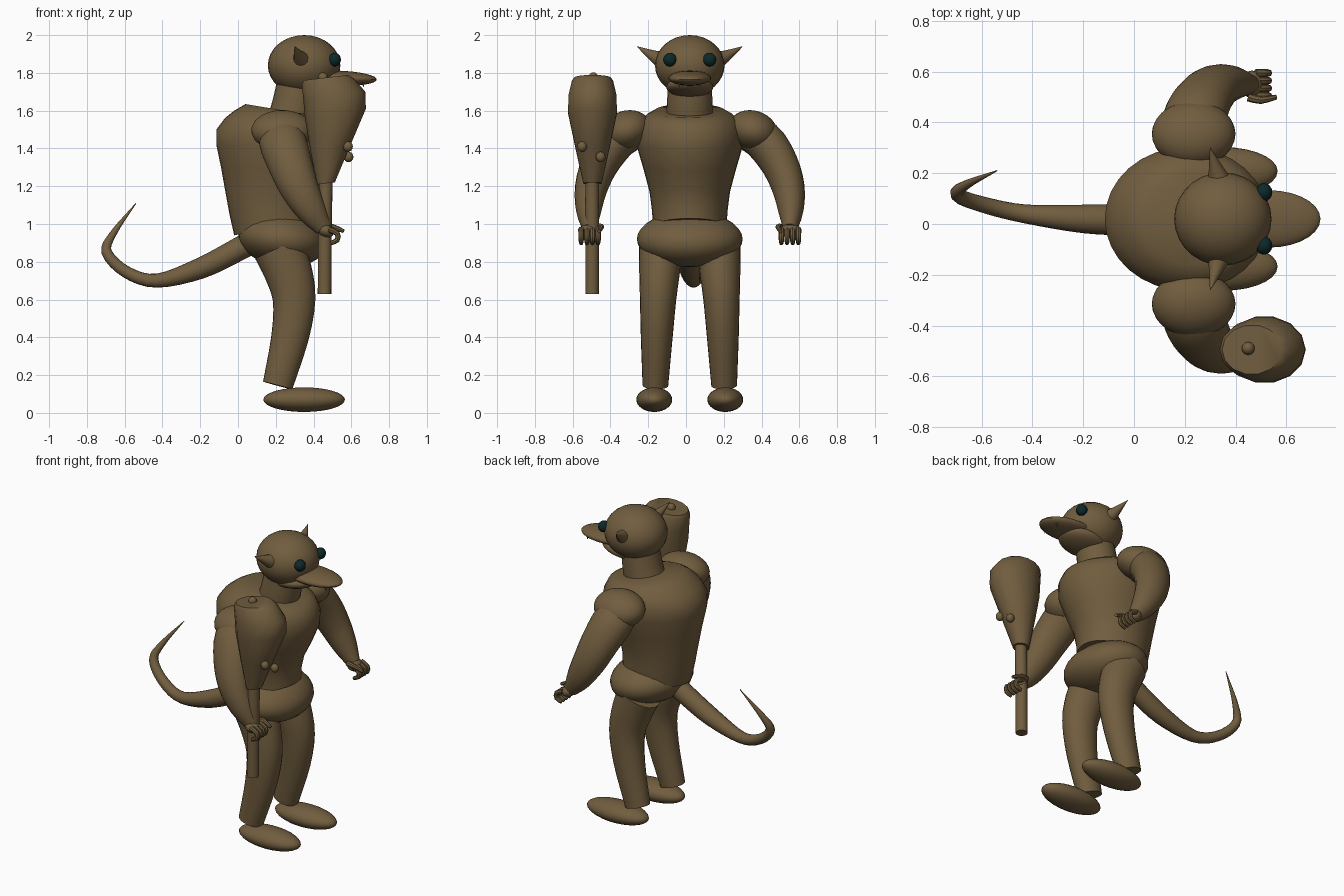
import bpy, bmesh, math
from mathutils import Vector, Matrix

if "Cube" in bpy.data.objects:
    bpy.data.objects.remove(bpy.data.objects["Cube"])

Y0 = 0.02  # symmetry plane of the body


def material(name, rgb):
    m = bpy.data.materials.new(name)
    m.diffuse_color = (*rgb, 1)
    m.use_nodes = True
    m.node_tree.nodes["Principled BSDF"].inputs["Base Color"].default_value = m.diffuse_color
    return m


BROWN = material("brown hide", (0.165, 0.110, 0.049))
TEAL = material("dark teal", (0.004, 0.022, 0.024))


def finish(name, bm, mat=BROWN, angle=40):
    bmesh.ops.recalc_face_normals(bm, faces=bm.faces[:])
    me = bpy.data.meshes.new(name)
    bm.to_mesh(me)
    bm.free()
    ob = bpy.data.objects.new(name, me)
    bpy.context.collection.objects.link(ob)
    me.materials.append(mat)
    bpy.ops.object.select_all(action='DESELECT')
    ob.select_set(True)
    bpy.context.view_layer.objects.active = ob
    bpy.ops.object.shade_smooth_by_angle(angle=math.radians(angle))
    return ob


def loft(name, rings, n=24):
    """Skin rings given as (centre, half axis u, half axis v)."""
    bm = bmesh.new()
    loops = []
    for c, u, v in rings:
        loops.append([bm.verts.new(c + u * math.cos(2 * math.pi * i / n)
                                   + v * math.sin(2 * math.pi * i / n)) for i in range(n)])
    for a, b in zip(loops, loops[1:]):
        for i in range(n):
            j = (i + 1) % n
            bm.faces.new((a[i], a[j], b[j], b[i]))
    bm.faces.new(loops[0][::-1])
    bm.faces.new(loops[-1])
    return finish(name, bm)


def smooth_path(pts, steps):
    """Catmull-Rom through (x, y, z, radius) points."""
    p = [Vector(q) for q in pts]
    p = [2 * p[0] - p[1]] + p + [2 * p[-1] - p[-2]]
    out = []
    for i in range(1, len(p) - 2):
        for s in range(steps):
            t = s / steps
            a, b, c, d = p[i - 1:i + 3]
            out.append(0.5 * (2 * b + (c - a) * t + (2 * a - 5 * b + 4 * c - d) * t * t
                              + (3 * b - a - 3 * c + d) * t ** 3))
    return out + [p[-2]]


def tube(name, pts, n=16, steps=3, squash=1.0):
    """Tapered tube; squash scales its sideways half width."""
    path = smooth_path(pts, steps)
    rings = []
    for i, q in enumerate(path):
        t = (path[min(i + 1, len(path) - 1)] - path[max(i - 1, 0)]).to_3d().normalized()
        u = Vector((0, 1, 0))
        u = (u - t * u.dot(t)).normalized()
        r = max(q[3], 0.001)
        rings.append((q.to_3d(), u * r * squash, t.cross(u) * r))
    return loft(name, rings, n)


def ball(name, c, r, rot=(0, 0, 0), mat=BROWN, seg=28, rows=16):
    bm = bmesh.new()
    bmesh.ops.create_uvsphere(bm, u_segments=seg, v_segments=rows, radius=1)
    m = Matrix.Translation(c)
    for ang, axis in zip(rot, 'XYZ'):
        m = m @ Matrix.Rotation(math.radians(ang), 4, axis)
    bm.transform(m @ Matrix.Diagonal((*r, 1)))
    return finish(name, bm, mat)


# Torso: rings spanned from a back point to a front point (x, z), with half width
torso = [(-.02, .94, .41, 1.03, .195), (-.045, 1.05, .41, 1.09, .20), (-.065, 1.16, .43, 1.18, .213),
         (-.09, 1.3, .48, 1.28, .245), (-.115, 1.42, .53, 1.40, .28), (-.115, 1.50, .53, 1.48, .283),
         (-.07, 1.56, .50, 1.54, .26), (-.02, 1.60, .46, 1.565, .225), (.04, 1.635, .40, 1.575, .18)]
loft("torso", [(Vector(((a + c) / 2, Y0, (b + d) / 2)), Vector(((c - a) / 2, 0, (d - b) / 2)),
                Vector((0, w, 0))) for a, b, c, d, w in torso], 32)
ball("pelvis", (.235, Y0, .92), (.235, .28, .145), (0, 8, 0))

# Neck and head
tube("neck", [(.27, Y0, 1.52, .125), (.30, Y0, 1.62, .122), (.32, Y0, 1.74, .115)], 24)
ball("head", (.35, Y0, 1.84), (.192, .184, .16))
ball("upper_bill", (.53, Y0, 1.772), (.205, .113, .04), (0, 2, 0))
ball("lower_jaw", (.42, Y0, 1.725), (.155, .125, .05), (0, -8, 0))

# Tail
tube("tail", [(.10, .015, .92, .065), (.0, .015, .865, .062), (-.2, .02, .765, .056),
              (-.43, .04, .70, .037), (-.59, .075, .745, .032), (-.695, .115, .85, .028),
              (-.66, .155, .95, .018), (-.54, .21, 1.11, .002)], 16, 4)

# Paired parts
for s, side in ((-1, "right"), (1, "left")):
    def y(v):
        return Y0 + s * v

    ball(side + "_eye", (.512, y(.105), 1.87), (.033, .036, .036), mat=TEAL, seg=16, rows=10)
    tube(side + "_ear", [(.345, y(.12), 1.855, .058), (.325, y(.19), 1.888, .032),
                         (.30, y(.28), 1.94, .001)], 12, 2)
    tube(side + "_tooth", [(.66, y(.055), 1.765, .012), (.665, y(.055), 1.725, .001)], 8, 1)

    # Arm and shoulder cap
    ball(side + "_shoulder", (.235, y(.335), 1.495), (.165, .132, .105), (-s * 18, 0, 0))
    tube(side + "_arm", [(.22, y(.28), 1.49, .10), (.235, y(.39), 1.44, .125), (.275, y(.475), 1.32, .117),
                         (.325, y(.522), 1.19, .102), (.39, y(.535), 1.07, .079),
                         (.455, y(.53), .975, .045)], 20, 3, .85)

    # Hand with curled fingers and a thumb
    ball(side + "_palm", (.465, y(.53), .965), (.045, .055, .036), (0, 30, 0), seg=16, rows=10)
    for k in range(4):
        fy = y(.485 + .03 * k)
        tube(f"{side}_finger_{k + 1}", [(.48, fy, .972, .016), (.525, fy, .95, .015),
                                        (.525, fy, .915, .014), (.49, fy, .898, .011)], 8, 2)
    tube(side + "_thumb", [(.45, y(.48), .985, .017), (.50, y(.468), .985, .015),
                           (.56, y(.48), .962, .010)], 8, 2)

    # Leg and foot
    tube(side + "_leg", [(.215, y(.155), .87, .135), (.265, y(.16), .75, .127), (.297, y(.168), .60, .113),
                         (.275, y(.175), .40, .099), (.21, y(.182), .145, .08)], 24, 3, .85)
    ball(side + "_foot", (.35, y(.188), .07), (.216, .095, .065))

# Club: handle, faceted head and studs
tube("club_handle", [(.458, -.497, .63, .036), (.46, -.497, .93, .036), (.465, -.497, 1.25, .036)], 16, 1)
head = [(.465, 1.215, .048, .05), (.488, 1.40, .105, .092), (.515, 1.59, .162, .133),
        (.51, 1.68, .164, .130), (.475, 1.755, .138, .112), (.465, 1.775, .118, .098)]
loft("club_head", [(Vector((x, -.495, z)), Vector((a, 0, a * .12)), Vector((0, b, 0)))
                   for x, z, a, b in head], 14)
for i, c in enumerate([(.582, -.55, 1.41), (.585, -.452, 1.355), (.45, -.49, 1.775)]):
    ball(f"club_stud_{i + 1}", c, (.026, .026, .028), seg=12, rows=8)
